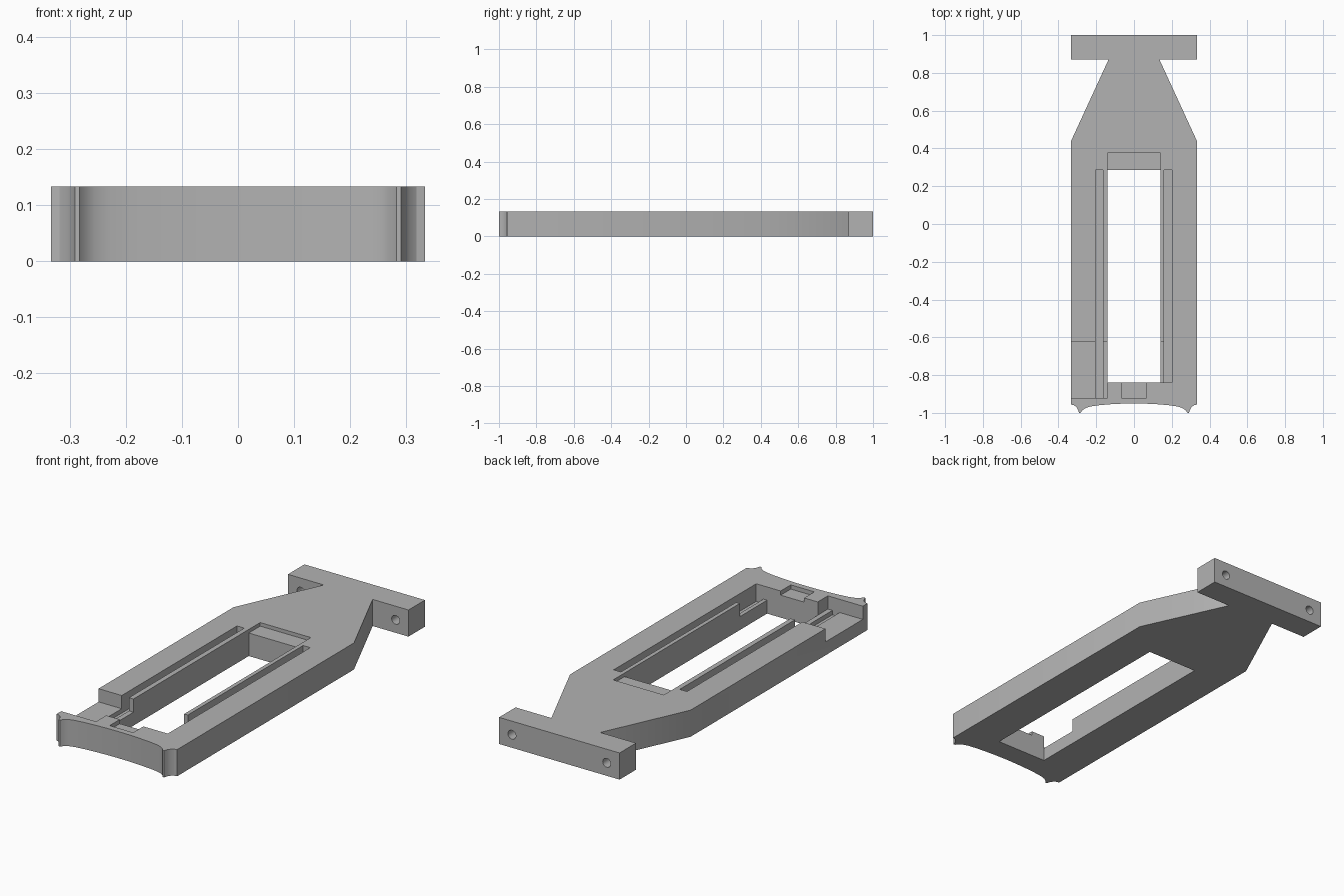
import bpy
import bmesh
from math import pi, radians
from mathutils import Matrix

cube = bpy.data.objects.get("Cube")
if cube:
    bpy.data.objects.remove(cube, do_unlink=True)

TOP = 0.133
MID = 0.067

grey = bpy.data.materials.new("plain_grey")
grey.use_nodes = True
colour = (0.45, 0.45, 0.45, 1)
grey.diffuse_color = colour
grey.node_tree.nodes["Principled BSDF"].inputs["Base Color"].default_value = colour


def make_object(name, bm):
    bmesh.ops.recalc_face_normals(bm, faces=bm.faces)
    mesh = bpy.data.meshes.new(name)
    bm.to_mesh(mesh)
    bm.free()
    mesh.materials.append(grey)
    obj = bpy.data.objects.new(name, mesh)
    bpy.context.collection.objects.link(obj)
    return obj


def box(name, x0, x1, y0, y1, z0, z1=0.3):
    bm = bmesh.new()
    place = Matrix.Translation(((x0 + x1) / 2, (y0 + y1) / 2, (z0 + z1) / 2))
    size = Matrix.Diagonal((x1 - x0, y1 - y0, z1 - z0, 1))
    bmesh.ops.create_cube(bm, size=1, matrix=place @ size)
    return make_object(name, bm)


def hole(name, x):
    bm = bmesh.new()
    place = Matrix.Translation((x, 0.93, 0.065)) @ Matrix.Rotation(pi / 2, 4, "X")
    bmesh.ops.create_cone(bm, cap_ends=True, segments=32, radius1=0.022,
                          radius2=0.022, depth=0.4, matrix=place)
    return make_object(name, bm)


# Frame outline: half profile mirrored across the centre line
half = [(0.06, -0.951), (0.12, -0.954), (0.18, -0.959), (0.23, -0.966),
        (0.255, -0.974), (0.272, -0.985), (0.283, -1), (0.291, -1),
        (0.297, -0.982), (0.306, -0.968), (0.318, -0.959), (0.333, -0.956),
        (0.333, 0.44), (0.135, 0.87), (0.333, 0.87), (0.333, 1)]
outline = [(0, -0.95)] + half + [(-x, y) for x, y in reversed(half)]
bm = bmesh.new()
base = bm.faces.new([bm.verts.new((x, y, 0)) for x, y in outline])
extruded = bmesh.ops.extrude_face_region(bm, geom=[base])
raised = [v for v in extruded["geom"] if isinstance(v, bmesh.types.BMVert)]
bmesh.ops.translate(bm, verts=raised, vec=(0, 0, TOP))
frame = make_object("mounting_frame", bm)

# Window, pockets, grooves and bolt holes
cutters = [
    box("window_cutter", -0.14, 0.14, -0.84, 0.285, -0.2),
    box("rear_ledge_cutter", -0.14, 0.14, 0.2, 0.375, 0.115),
    box("front_notch_cutter", -0.065, 0.065, -0.92, -0.8, 0.112),
    box("corner_pocket_cutter", -0.5, -0.14, -0.92, -0.625, MID),
    box("right_groove_cutter", -0.205, -0.165, -0.92, 0.285, 0.045),
    box("left_groove_cutter", 0.16, 0.2, -0.84, 0.285, 0.045),
    box("left_wall_step_cutter", 0.1, 0.18, -0.84, -0.625, MID),
    hole("left_bolt_cutter", 0.262),
    hole("right_bolt_cutter", -0.262),
]
bpy.context.view_layer.objects.active = frame
for cutter in cutters:
    cutter.hide_render = True
    cut = frame.modifiers.new(cutter.name, "BOOLEAN")
    cut.operation = "DIFFERENCE"
    cut.solver = "EXACT"
    cut.object = cutter
    bpy.ops.object.modifier_apply(modifier=cut.name)
    bpy.data.objects.remove(cutter, do_unlink=True)

# Smooth only the curved front and the bolt holes
bpy.ops.object.select_all(action="DESELECT")
frame.select_set(True)
bpy.ops.object.shade_smooth_by_angle(angle=radians(25))
